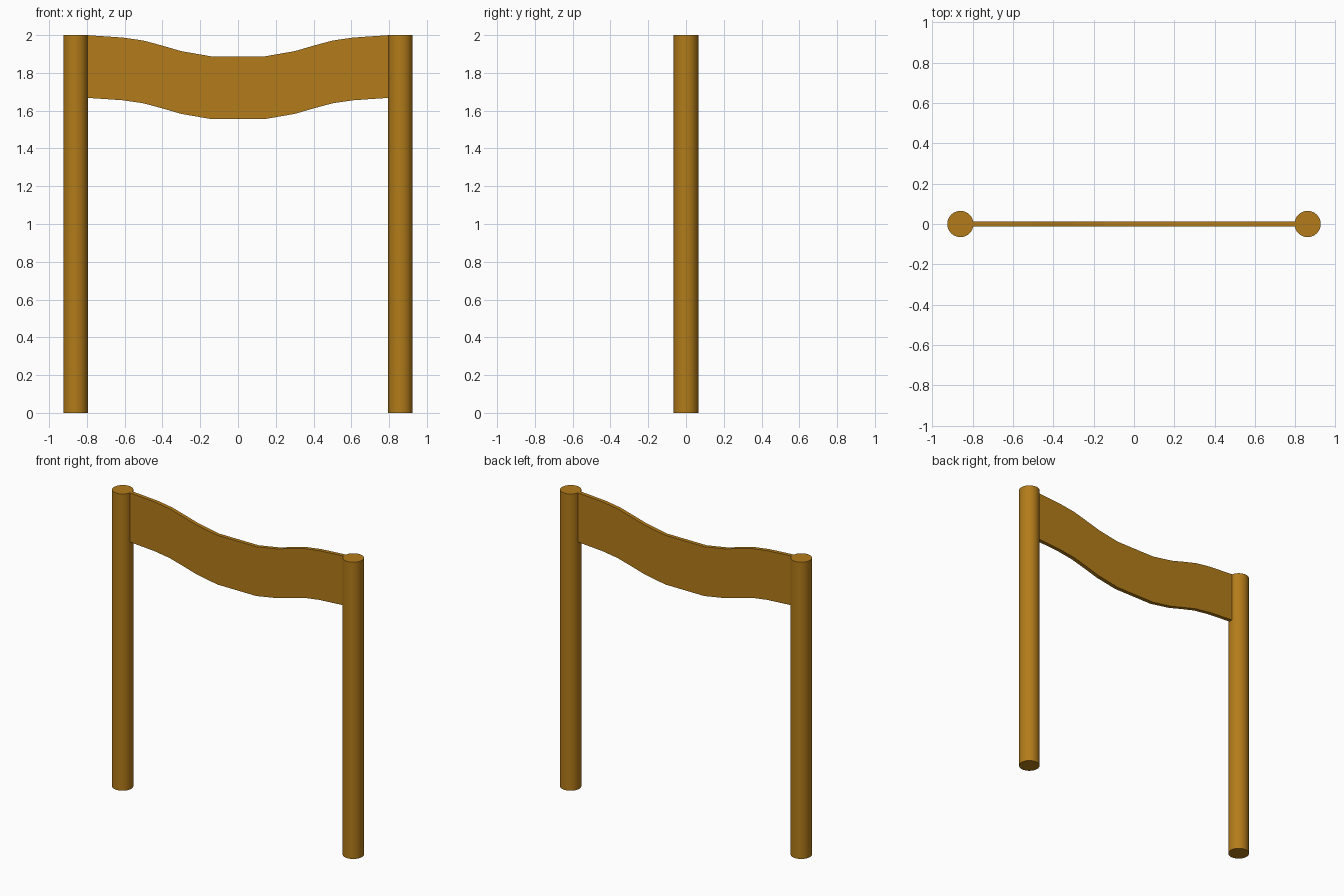
import bpy, bmesh

if "Cube" in bpy.data.objects:
    bpy.data.objects.remove(bpy.data.objects["Cube"])

wood = bpy.data.materials.new("wood")
wood.diffuse_color = (0.45, 0.2, 0.01, 1)
wood.use_nodes = True
wood.node_tree.nodes["Principled BSDF"].inputs["Base Color"].default_value = wood.diffuse_color

POST_X, POST_R, HEIGHT = 0.86, 0.065, 2.0
SLAT_T, SLAT_H = 0.026, 0.332

# Round posts
for side, name in ((-1, "left_post"), (1, "right_post")):
    bpy.ops.mesh.primitive_cylinder_add(vertices=32, radius=POST_R, depth=HEIGHT,
                                        location=(side * POST_X, 0, HEIGHT / 2))
    post = bpy.context.object
    post.name = name
    post.data.materials.append(wood)
    bpy.ops.object.shade_smooth_by_angle()

# Wavy top slat: half of the upper edge, mirrored, then extruded in depth
half = [(0.145, 1.888), (0.30, 1.915), (0.40, 1.944), (0.50, 1.971),
        (0.61, 1.987), (0.80, 2.0)]
top = [(-x, z) for x, z in reversed(half)] + half
outline = top + [(x, z - SLAT_H) for x, z in reversed(top)]

bm = bmesh.new()
face = bm.faces.new([bm.verts.new((x, -SLAT_T / 2, z)) for x, z in outline])
ext = bmesh.ops.extrude_face_region(bm, geom=[face])
verts = [g for g in ext["geom"] if isinstance(g, bmesh.types.BMVert)]
bmesh.ops.translate(bm, verts=verts, vec=(0, SLAT_T, 0))
bmesh.ops.recalc_face_normals(bm, faces=bm.faces)
mesh = bpy.data.meshes.new("wavy_slat")
bm.to_mesh(mesh)
bm.free()
mesh.materials.append(wood)
slat = bpy.data.objects.new("wavy_slat", mesh)
bpy.context.collection.objects.link(slat)
